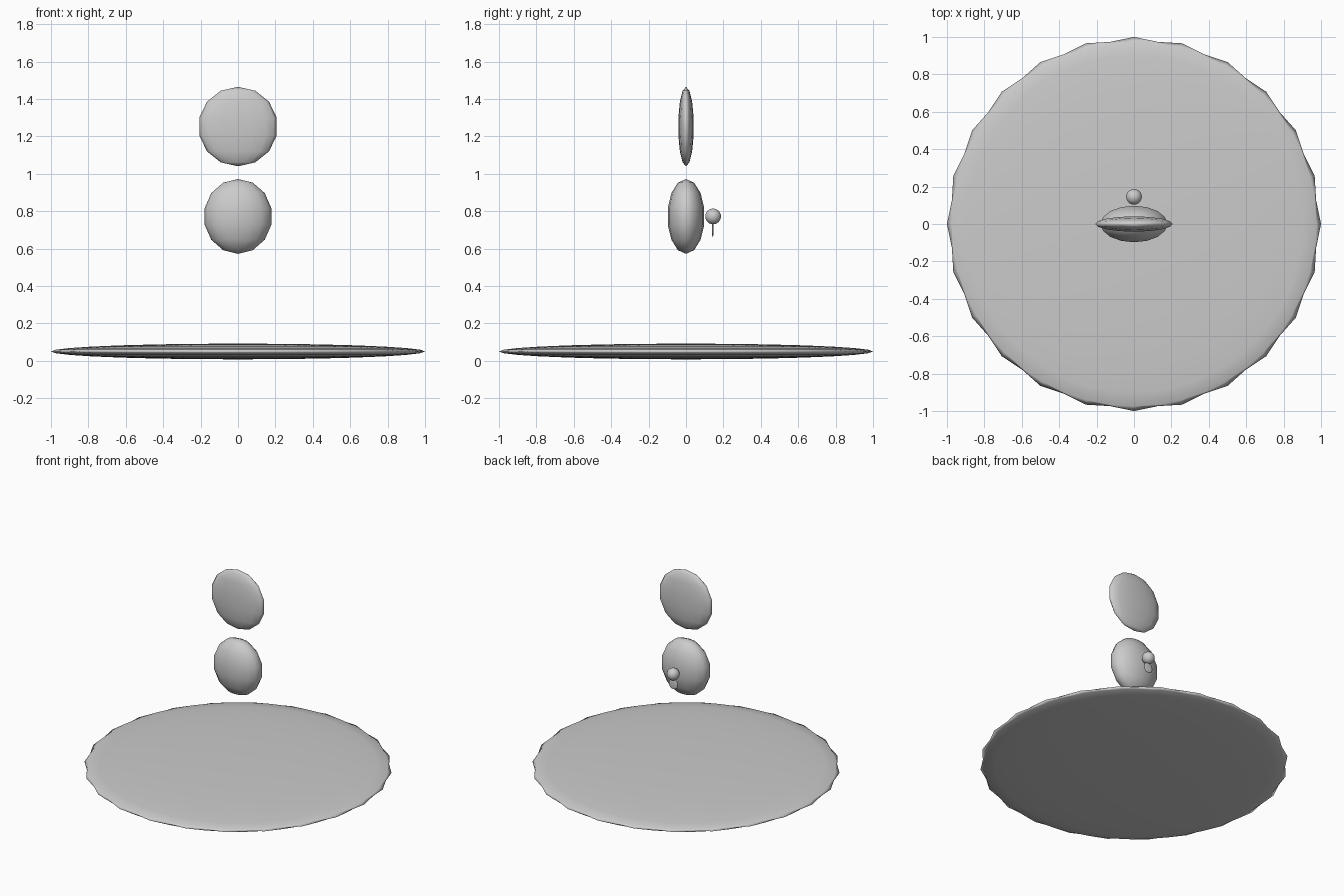
import bpy, math

if "Cube" in bpy.data.objects:
    bpy.data.objects.remove(bpy.data.objects["Cube"])


def ellipsoid(name, loc, radii, segments, rings):
    bpy.ops.mesh.primitive_uv_sphere_add(segments=segments, ring_count=rings, radius=1)
    ob = bpy.context.object
    ob.name = name
    for v in ob.data.vertices:
        v.co = [v.co[i] * radii[i] + loc[i] for i in range(3)]
    bpy.ops.object.shade_smooth()
    return ob


# wide flat base disc, 24 corners with slightly pinched mid edges
base = ellipsoid("base_disc", (0, 0, 0.05), (1, 1, 0.042), 48, 14)
for v in base.data.vertices:
    if abs(v.co.z - 0.05) < 1e-4:
        step = math.degrees(math.atan2(v.co.y, v.co.x)) / 7.5
        if round(step) % 2:
            v.co.x *= 0.982
            v.co.y *= 0.982

# floating rounded body and thin upright disc above it
ellipsoid("body", (0, 0, 0.772), (0.183, 0.1, 0.2), 16, 7)
ellipsoid("upper_disc", (0, 0, 1.2525), (0.2125, 0.042, 0.2125), 16, 7)

# small knob behind the body with a thin plate hanging below it
ellipsoid("knob", (0, 0.145, 0.772), (0.042, 0.042, 0.042), 20, 12)
ellipsoid("hanging_plate", (0, 0.143, 0.7), (0.036, 0.005, 0.037), 16, 8)
